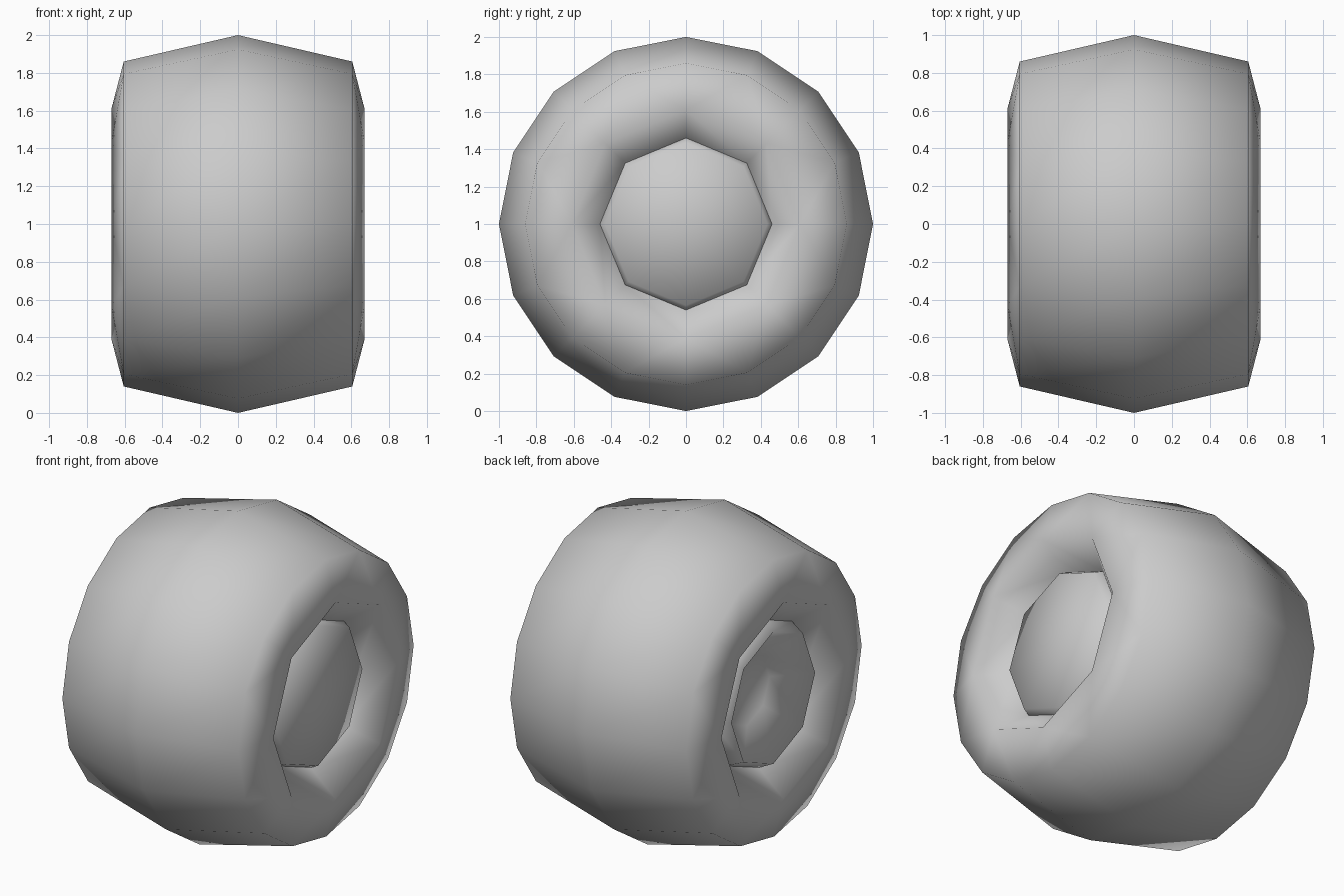
import bpy, bmesh
from math import sin, cos, tau

if "Cube" in bpy.data.objects:
    bpy.data.objects.remove(bpy.data.objects["Cube"])

CENTRE_Z = 1.0


def ring(bm, x, r, n):
    # Polygon of n points around the axle, or one point at the axle itself
    if r == 0:
        return [bm.verts.new((x, 0, CENTRE_Z))]
    return [bm.verts.new((x, r * sin(tau * i / n), CENTRE_Z + r * cos(tau * i / n)))
            for i in range(n)]


def bridge(bm, a, b):
    # Skin two rings: equal counts, 2:1 reduction, or a fan to a point
    if len(a) < len(b):
        a, b = b, a
    n, m = len(a), len(b)
    if m == 1:
        for i in range(n):
            bm.faces.new((a[i], a[(i + 1) % n], b[0]))
    elif n == m:
        for i in range(n):
            j = (i + 1) % n
            bm.faces.new((a[i], a[j], b[j], b[i]))
    else:
        for i in range(m):
            j = (i + 1) % m
            o0, o1, o2 = a[2 * i], a[2 * i + 1], a[(2 * i + 2) % n]
            bm.faces.new((o0, o1, b[i]))
            bm.faces.new((o1, b[j], b[i]))
            bm.faces.new((o1, o2, b[j]))


def lathe(name, profile, towards):
    # profile: (x, radius, sides); towards: x direction of the last face's normal
    bm = bmesh.new()
    rings = [ring(bm, *p) for p in profile]
    for a, b in zip(rings, rings[1:]):
        bridge(bm, a, b)
    bmesh.ops.recalc_face_normals(bm, faces=bm.faces)
    bm.faces.ensure_lookup_table()
    bm.normal_update()
    if bm.faces[-1].normal.x * towards < 0:
        bmesh.ops.reverse_faces(bm, faces=bm.faces)
    for f in bm.faces:
        f.smooth = True
    mesh = bpy.data.meshes.new(name)
    bm.to_mesh(mesh)
    bm.free()
    obj = bpy.data.objects.new(name, mesh)
    bpy.context.collection.objects.link(obj)


# Tyre: crowned tread, sidewalls and the recessed walls on both sides
half = [(0.605, 0.86, 16), (0.67, 0.61, 8), (0.50, 0.46, 8)]
tyre = [(-x, r, n) for x, r, n in reversed(half)] + [(0, 1.0, 16)] + half
lathe("tyre", tyre, 1)

# Outer hub: nearly flat raised cap in the recess
lathe("outer_hub", [(0.50, 0.46, 8), (0.55, 0.435, 8), (0.565, 0, 1)], 1)

# Inner hub: raised lip around a dished centre
lathe("inner_hub", [(-0.50, 0.46, 8), (-0.60, 0.41, 8),
                    (-0.42, 0.22, 8), (-0.40, 0, 1)], -1)
